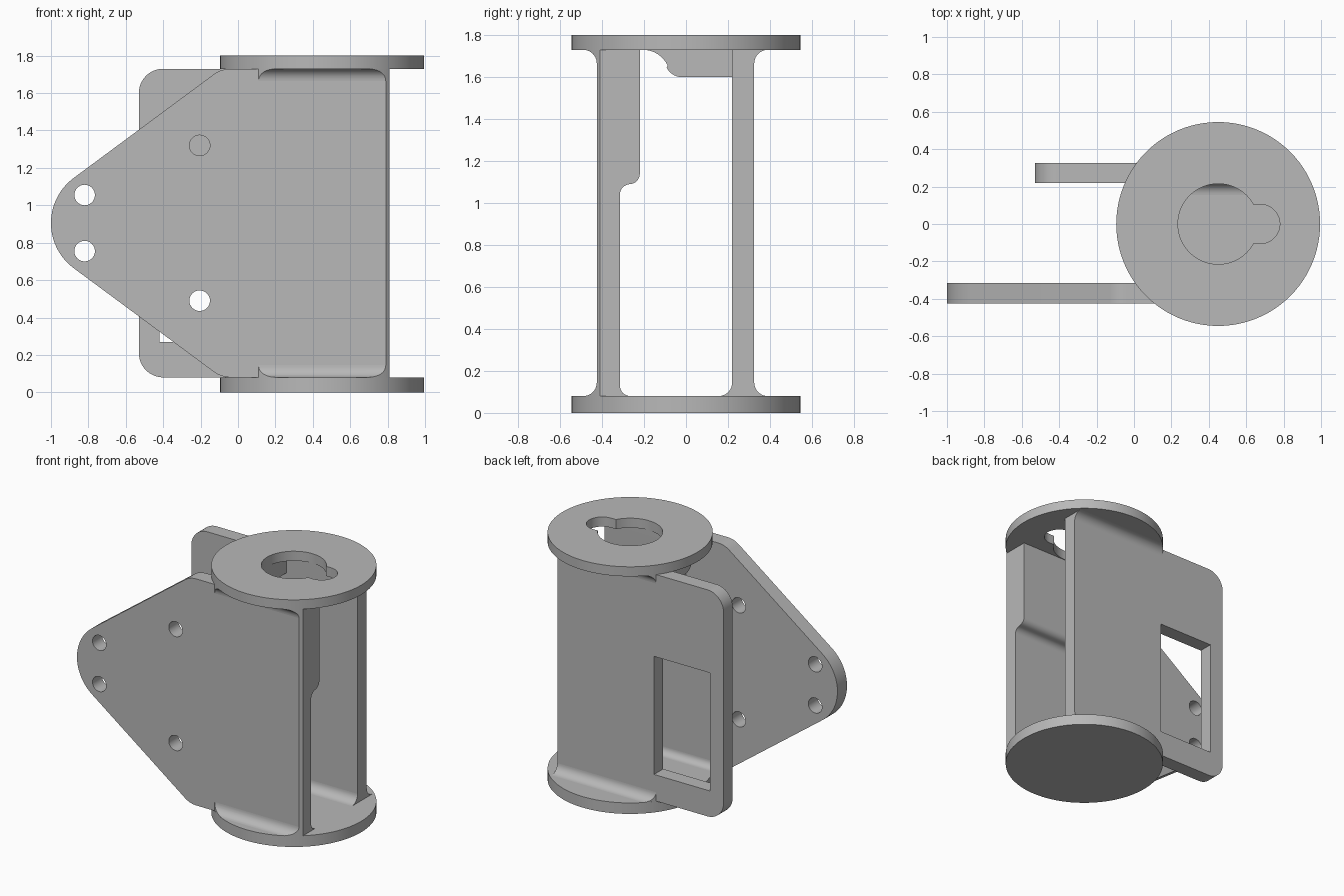
import bpy, bmesh
from math import sin, cos, radians

cube = bpy.data.objects.get("Cube")
if cube:
    bpy.data.objects.remove(cube)

grey = bpy.data.materials.new("plain grey")
grey.use_nodes = True
grey.diffuse_color = (0.48, 0.48, 0.48, 1)
grey.node_tree.nodes["Principled BSDF"].inputs["Base Color"].default_value = grey.diffuse_color

CX, R = 0.45, 0.545            # drum centre and radius
FLOOR, CEIL, TOP = 0.08, 1.73, 1.8
FRONT = (-0.425, -0.315)       # y range of each side plate
BACK = (0.22, 0.325)
END = 0.81


def arc(cx, cy, r, a0, a1, n=16):
    angles = [radians(a0 + (a1 - a0) * i / n) for i in range(n + 1)]
    return [(cx + r * cos(a), cy + r * sin(a)) for a in angles]


def circle(cx, cy, r, n=64):
    return arc(cx, cy, r, 0, 360, n)[:-1]


def prism(name, outline, axis, lo, hi):
    """Extrude a 2D outline along an axis between lo and hi."""
    place = {"x": lambda p, q: (lo, p, q),
             "y": lambda p, q: (p, lo, q),
             "z": lambda p, q: (p, q, lo)}[axis]
    bm = bmesh.new()
    face = bm.faces.new([bm.verts.new(place(*p)) for p in outline])
    out = bmesh.ops.extrude_face_region(bm, geom=[face])
    move = [hi - lo if a == axis else 0 for a in "xyz"]
    bmesh.ops.translate(bm, vec=move, verts=[g for g in out["geom"] if isinstance(g, bmesh.types.BMVert)])
    bmesh.ops.recalc_face_normals(bm, faces=bm.faces)
    mesh = bpy.data.meshes.new(name)
    bm.to_mesh(mesh)
    bm.free()
    mesh.materials.append(grey)
    obj = bpy.data.objects.new(name, mesh)
    bpy.context.collection.objects.link(obj)
    return obj


def select(obj):
    bpy.ops.object.select_all(action="DESELECT")
    obj.select_set(True)
    bpy.context.view_layer.objects.active = obj


def combine(obj, cutter, operation="DIFFERENCE"):
    """Apply a boolean and discard the cutter."""
    mod = obj.modifiers.new("cut", "BOOLEAN")
    mod.operation, mod.solver, mod.object = operation, "EXACT", cutter
    select(obj)
    bpy.ops.object.modifier_apply(modifier=mod.name)
    bpy.data.objects.remove(cutter)


# End discs, the upper one with a keyhole
lower_disc = prism("lower_disc", circle(CX, 0, R, 96), "z", 0, FLOOR)
upper_disc = prism("upper_disc", circle(CX, 0, R, 96), "z", CEIL, TOP)
combine(upper_disc, prism("hole", circle(CX, 0, 0.215), "z", 1.6, 2))
slot = [(CX, -0.105)] + arc(0.675, 0, 0.105, -90, 90) + [(CX, 0.105)]
combine(upper_disc, prism("slot", slot, "z", 1.6, 2))

# Front plate: straight end, tapering to a rounded nose
MID = 0.905
corner = arc(-0.04, CEIL - 0.15, 0.15, 90, 126.6, 6)
nose = arc(-0.7, MID, 0.3, 126.6, 233.4, 32)
mirrored = [(x, 2 * MID - z) for x, z in reversed(corner)]
outline = [(END, FLOOR), (END, CEIL)] + corner + nose + mirrored
front_plate = prism("front_plate", outline, "y", *FRONT)
for x, dz in ((-0.82, 0.15), (-0.205, 0.415)):
    for s in (-1, 1):
        combine(front_plate, prism("bolt", circle(x, MID + s * dz, 0.055, 32), "y", -0.6, -0.2))

# Trim the plate's outer end edge to the drum's curve
trim = [(0.791, -0.44), (0.791, -0.425), (END, -0.409), (0.85, -0.409), (0.85, -0.44)]
combine(front_plate, prism("trim", trim, "z", -0.1, 2))

# Back plate with rounded free corners and a window
r = 0.13
outline = ([(END, FLOOR), (END, CEIL)] + arc(-0.53 + r, CEIL - r, r, 90, 180)
           + arc(-0.53 + r, FLOOR + r, r, 180, 270))
back_plate = prism("back_plate", outline, "y", *BACK)
window = [(-0.42, 0.27), (0.03, 0.27), (0.03, 1.13), (-0.42, 1.13)]
combine(back_plate, prism("window", window, "y", 0.1, 0.5))


# Coves where the plates meet the discs, trimmed to the drum
def cove(name, y, z, sy, sz, r=0.065):
    curve = [(y + sy * p, z + sz * q) for p, q in arc(r, r, r, 180, 270, 10)]
    back = [(y - sy * 0.01, z - sz * 0.01)]
    rim = [(curve[-1][0], back[0][1])]
    wall = [(back[0][0], curve[0][1])]
    obj = prism(name, wall + curve + rim + back, "x", -0.2, END)
    combine(obj, prism("drum", circle(CX, 0, R - 0.0005, 96), "z", -0.1, 2), "INTERSECT")
    return obj


coves = [
    cove("front_outer_lower_cove", FRONT[0], FLOOR, -1, 1),
    cove("front_outer_upper_cove", FRONT[0], CEIL, -1, -1),
    cove("front_inner_lower_cove", FRONT[1], FLOOR, 1, 1, 0.05),
    cove("back_outer_lower_cove", BACK[1], FLOOR, 1, 1),
    cove("back_outer_upper_cove", BACK[1], CEIL, 1, -1),
    cove("back_inner_lower_cove", BACK[0], FLOOR, -1, 1),
]

# Thickened upper part of the front plate, with an S-shaped lower edge
y = FRONT[1]
pad_outline = ([(y - 0.03, CEIL), (y - 0.03, 1.04)] + arc(y + 0.05, 1.04, 0.05, 180, 90, 8)
               + arc(y + 0.045, 1.14, 0.05, -90, 0, 8)[1:] + [(y + 0.095, CEIL)])
front_pad = prism("front_pad", pad_outline, "x", 0.22, END)

# Rib below the upper disc with an S-shaped tail
rib_outline = ([(BACK[0] + 0.02, CEIL), (BACK[0] + 0.02, 1.6)]
               + arc(-0.02, 1.68, 0.08, 270, 205, 8)
               + arc(-0.205, 1.6, 0.13, 25, 90, 8))
upper_rib = prism("upper_rib", rib_outline, "x", 0.02, 0.235)

for obj in [lower_disc, upper_disc, front_plate, back_plate, front_pad, upper_rib] + coves:
    select(obj)
    bpy.ops.object.shade_smooth_by_angle(angle=radians(30))
